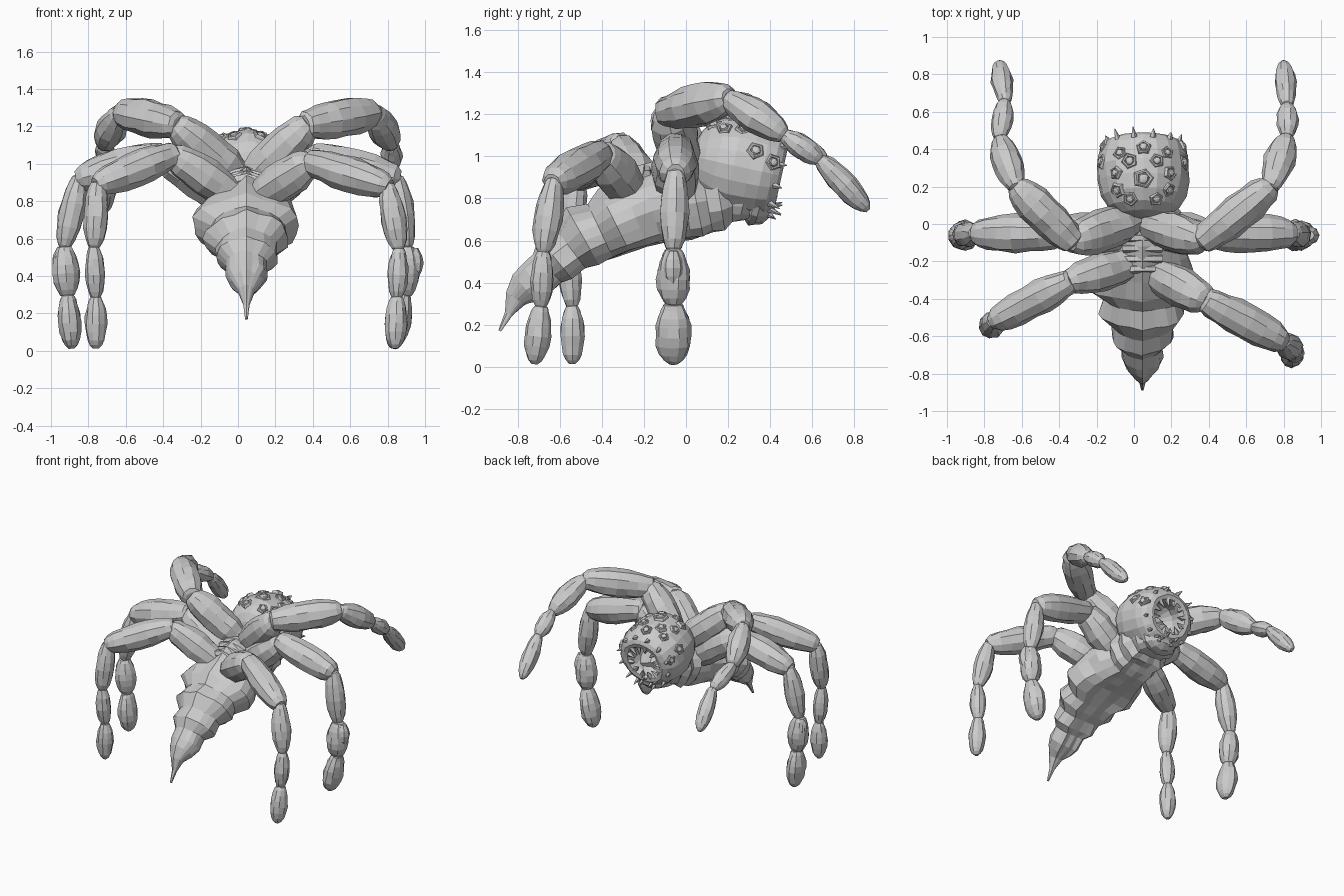
import bpy, bmesh, math, random
from mathutils import Vector
from mathutils.bvhtree import BVHTree

random.seed(4)
if "Cube" in bpy.data.objects:
    bpy.data.objects.remove(bpy.data.objects["Cube"])

grey = bpy.data.materials.new("stone grey")
grey.use_nodes = True
grey.diffuse_color = (0.6, 0.6, 0.6, 1)
grey.node_tree.nodes["Principled BSDF"].inputs["Base Color"].default_value = (0.6, 0.6, 0.6, 1)


def finish(name, bm):
    bmesh.ops.recalc_face_normals(bm, faces=bm.faces)
    mesh = bpy.data.meshes.new(name)
    bm.to_mesh(mesh)
    mesh.materials.append(grey)
    ob = bpy.data.objects.new(name, mesh)
    bpy.context.collection.objects.link(ob)
    return ob


def loft(bm, rings, sides, jitter=0.04, ridge=1.0, groove=1.0, along=None):
    """Skin rings given as (centre, half width, half height)."""
    loops = []
    for i, (c, w, h) in enumerate(rings):
        t = along or (rings[min(i + 1, len(rings) - 1)][0] - rings[max(i - 1, 0)][0]).normalized()
        side = t.cross(Vector((0, 0, 1)))
        side = side.normalized() if side.length > 0.02 else Vector((1, 0, 0))
        up = side.cross(t)
        loop = []
        for k in range(sides):
            a = math.tau * k / sides
            s = 1 + random.uniform(-jitter, jitter)
            lift = h * (ridge if math.sin(a) > 0.99 else groove if math.sin(a) < -0.9 else 1)
            loop.append(bm.verts.new(c + (side * w * math.cos(a) + up * lift * math.sin(a)) * s))
        loops.append(loop)
    for a, b in zip(loops, loops[1:]):
        for k in range(sides):
            n = (k + 1) % sides
            bm.faces.new((a[k], a[n], b[n], b[k]))
    bm.faces.new(loops[0])
    bm.faces.new(loops[-1])


def leg(name, joints, radii, foot_depth=1.0):
    """Chain of swollen segments: thick upper joints, pinched lower ones."""
    bm = bmesh.new()
    swell = [(-0.05, 0.3), (-0.02, 0.55), (0.06, 0.7), (0.2, 0.88), (0.35, 1), (0.52, 1.05),
             (0.7, 0.97), (0.86, 0.78), (0.96, 0.56), (1.03, 0.25)]
    for i, (a, b, r) in enumerate(zip(joints, joints[1:], radii)):
        a, b = Vector(a), Vector(b)
        soft = 0.55 if i < 2 else 1
        wide = foot_depth if i == 4 else 1
        loft(bm, [(a.lerp(b, t), r * wide * f ** soft, r * f ** soft) for t, f in swell], 10, 0.07)
    return finish(name, bm)


# Legs: hip, upper joint, knee, shin end, ankle, toe
leg("front_left_leg", [(.08, .0, .93), (.37, -.09, 1.21), (.73, .2, 1.275), (.82, .47, 1.1),
                       (.82, .64, .98), (.8, .86, .75)], [.105, .099, .08, .056, .056])
leg("front_right_leg", [(-.01, .02, .94), (-.33, -.09, 1.21), (-.63, .2, 1.275), (-.72, .46, 1.1),
                        (-.69, .66, .98), (-.72, .86, .75)], [.11, .099, .08, .056, .056])
leg("middle_left_leg", [(.1, -.05, .79), (.4, -.05, 1.04), (.85, -.05, .92), (.9, -.06, .55),
                        (.89, -.06, .29), (.83, -.06, .02)], [.11, .1, .068, .076, .064], 1.3)
leg("middle_right_leg", [(.0, -.05, .79), (-.4, -.05, 1.04), (-.85, -.05, .92), (-.93, -.06, .55),
                         (-.91, -.06, .29), (-.89, -.06, .02)], [.11, .1, .068, .072, .062], 1.3)
leg("back_left_leg", [(.11, -.26, .83), (.39, -.41, 1.01), (.8, -.63, .88), (.86, -.68, .54),
                      (.85, -.69, .28), (.84, -.72, .02)], [.105, .094, .066, .054, .06])
leg("back_right_leg", [(.02, -.2, .8), (-.35, -.31, 1.05), (-.75, -.52, .89), (-.77, -.56, .55),
                       (-.76, -.54, .28), (-.76, -.54, .02)], [.1, .09, .066, .052, .057])

# Knuckles on the outer ankles of the middle legs
bm = bmesh.new()
for x in (.94, -.945):
    loft(bm, [(Vector((x, -.06, .55 - .04 * i)), w, w) for i, w in
              enumerate((.025, .045, .05, .045, .025))], 8, .08)
finish("ankle_knuckles", bm)

# Segmented abdomen, thorax and folded throat; rows are y, z, half width, half height
body = [(-.885, .17, .007, .007), (-.84, .25, .018, .02), (-.805, .32, .045, .055),
        (-.76, .365, .085, .085), (-.71, .40, .11, .1),
        (-.65, .46, .11, .1), (-.61, .50, .165, .13), (-.54, .55, .16, .13),
        (-.48, .60, .225, .16), (-.40, .63, .21, .15), (-.33, .67, .29, .17),
        (-.24, .71, .275, .18), (-.16, .74, .245, .195), (-.08, .76, .22, .2), (.0, .77, .18, .2),
        (.05, .78, .21, .2), (.1, .79, .175, .18), (.16, .8, .205, .18), (.22, .81, .165, .15),
        (.28, .8, .185, .14), (.34, .78, .13, .1)]
bm = bmesh.new()
loft(bm, [(Vector((.045, y, z)), w, h) for y, z, w, h in body], 20, 0.06, 1.12, 0.8)
finish("segmented_body", bm)

# Ribs between the hips
bm = bmesh.new()
for i in range(5):
    y = -.24 + i * .055
    loft(bm, [(Vector((.045 + s * .1, y, .92 + .012 * i - .03 * abs(s))), .024, .034)
              for s in (-1, -.5, 0, .5, 1)], 6, .12)
finish("back_ribs", bm)

# Head with an open round mouth; rows are distance along the axis and radius
back = Vector((.05, .03, 1.0))
axis = Vector((0, 1, -.22)).normalized()
outline = [(0, .07), (.02, .135), (.06, .188), (.12, .225), (.2, .243), (.28, .244), (.34, .236),
           (.39, .22), (.42, .195), (.435, .165), (.43, .135), (.39, .12), (.31, .125), (.22, .07)]
bm = bmesh.new()
loft(bm, [(back + axis * d, r * 1.01, r * .95) for d, r in outline], 20, .025, along=axis)
bmesh.ops.recalc_face_normals(bm, faces=bm.faces)
tree = BVHTree.FromBMesh(bm)
finish("head", bm)


def bead(bm, p, n, profile, sides):
    """Closed lathe along n from rows of height and radius."""
    loft(bm, [(p + n * h, r, r) for h, r in profile], sides, .05, along=n)


# Eyes: low angular sockets with round eyeballs, laid over the crown and cheeks
centre = back + axis * .23
looks = [(0, -.05, 1), (-.75, -.4, 1), (.75, -.4, 1), (-.8, .1, 1), (.8, .1, 1),
         (-.35, .4, 1), (.35, .4, 1), (0, .8, 1), (-.75, .75, 1), (.75, .75, 1),
         (-1, .35, .35), (1, .35, .35), (-1, .75, .1), (1, .75, .1),
         (-.35, -.6, 1), (.35, -.6, 1)]
sockets, balls = bmesh.new(), bmesh.new()
for i, d in enumerate(looks):
    d = Vector(d).normalized()
    p, n, _, _ = tree.ray_cast(centre + d, -d)
    s = 1.3 if i == 0 else random.uniform(.85, 1.05)
    bead(sockets, p, n, [(-.02, .046 * s), (.002, .042 * s), (.008, .036 * s),
                         (.007, .028 * s), (-.004, .024 * s)], 5)
    bead(balls, p, n, [(-.01, .02 * s), (.004, .023 * s), (.012, .018 * s), (.016, .008 * s)], 8)
finish("eye_sockets", sockets)
finish("eyeballs", balls)

# Teeth around the mouth rim and short outward spikes behind it
bm = bmesh.new()
side = Vector((1, 0, 0))
up = side.cross(axis)
for k in range(12):
    a = math.tau * (k + .5) / 12
    out = side * math.cos(a) + up * math.sin(a)
    bead(bm, back + axis * .415 + out * .135, (axis * .2 - out).normalized(),
         [(0, .022), (.03, .014), (random.uniform(.05, .075), .002)], 5)
    bead(bm, back + axis * .405 + out * .195, (axis + out * .4).normalized(),
         [(0, .018), (.025, .011), (random.uniform(.035, .06), .002)], 5)
finish("teeth", bm)

# Chin lump with bristles
bm = bmesh.new()
loft(bm, [(Vector((.05, .26 + .03 * i, .78 - .008 * i)), .15 * w, .09 * w) for i, w in
          enumerate((.4, .8, 1, .95, .75, .3))], 12, .08)
for i in range(5):
    bead(bm, Vector((-.03 + i * .04, .37, .76)), Vector((0, 1, random.uniform(-.5, .4))).normalized(),
         [(0, .02), (.05, .012), (.09, .002)], 5)
finish("chin", bm)
